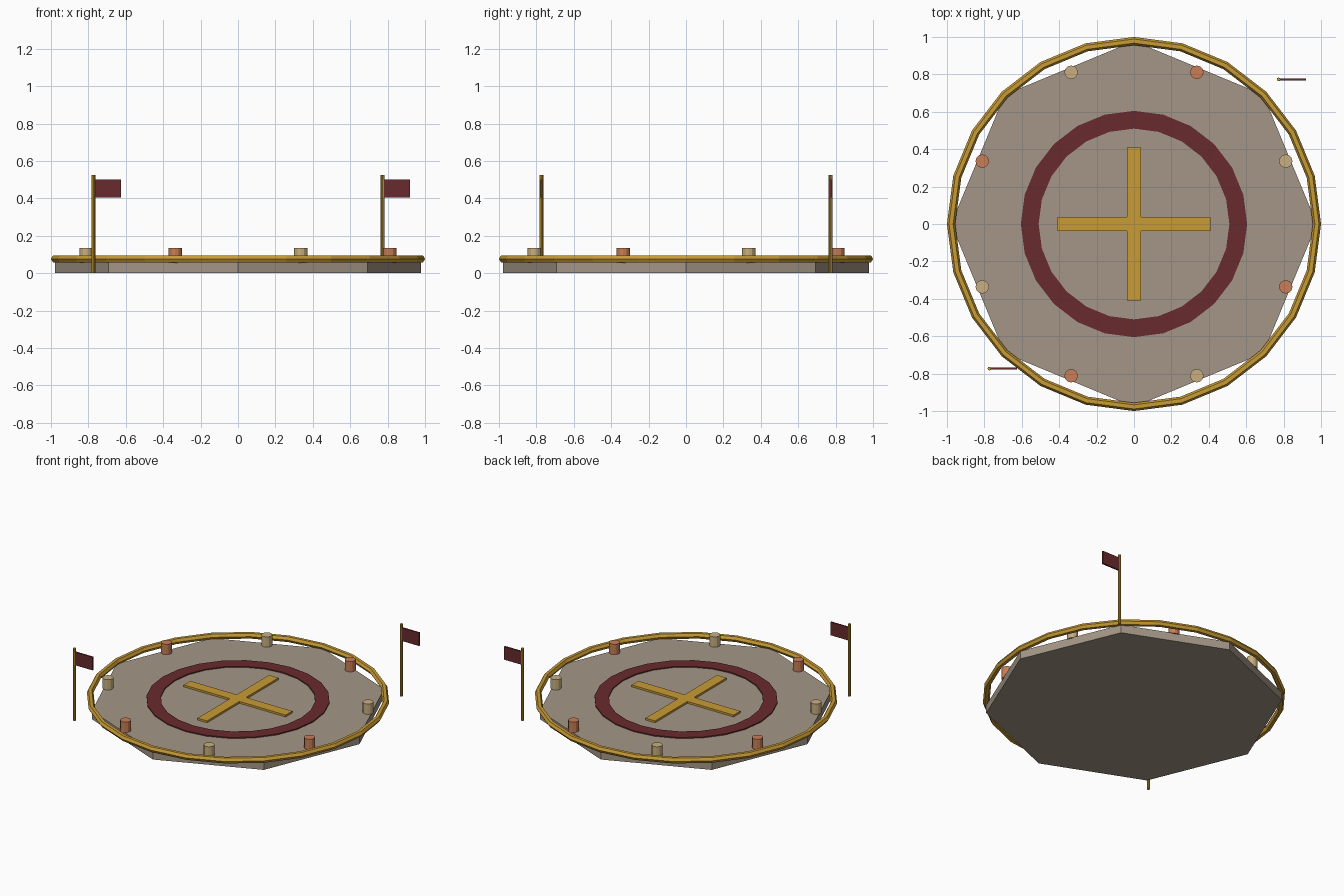
import bpy
import bmesh
from math import cos, sin, pi
from mathutils import Vector

cube = bpy.data.objects.get("Cube")
if cube:
    bpy.data.objects.remove(cube)


def material(name, rgb):
    mat = bpy.data.materials.new(name)
    mat.use_nodes = True
    mat.diffuse_color = (*rgb, 1)
    mat.node_tree.nodes["Principled BSDF"].inputs["Base Color"].default_value = (*rgb, 1)
    return mat


STONE = material("warm grey stone", (0.37, 0.305, 0.24))
GOLD = material("gold", (0.58, 0.33, 0.035))
RED = material("dark red", (0.14, 0.023, 0.026))
ORANGE = material("orange lamp", (0.58, 0.21, 0.095))
TAN = material("tan lamp", (0.58, 0.43, 0.22))


def finish(name, bm, mat):
    bmesh.ops.recalc_face_normals(bm, faces=bm.faces)
    mesh = bpy.data.meshes.new(name)
    bm.to_mesh(mesh)
    bm.free()
    mesh.materials.append(mat)
    obj = bpy.data.objects.new(name, mesh)
    bpy.context.collection.objects.link(obj)
    return obj


def polygon(radius, sides, centre=(0, 0)):
    return [(centre[0] + radius * cos(2 * pi * i / sides),
             centre[1] + radius * sin(2 * pi * i / sides)) for i in range(sides)]


def prism(name, outline, bottom, top, mat):
    """Extrude a flat outline between two heights."""
    bm = bmesh.new()
    face = bm.faces.new([bm.verts.new((x, y, bottom)) for x, y in outline])
    grown = bmesh.ops.extrude_face_region(bm, geom=[face], use_keep_orig=True)
    verts = [v for v in grown["geom"] if isinstance(v, bmesh.types.BMVert)]
    bmesh.ops.translate(bm, vec=(0, 0, top - bottom), verts=verts)
    return finish(name, bm, mat)


def swept_ring(name, section, segments, mat):
    """Sweep a closed (radius, height) section around the vertical axis."""
    bm = bmesh.new()
    loops = []
    for i in range(segments):
        a = 2 * pi * i / segments
        loops.append([bm.verts.new((r * cos(a), r * sin(a), z)) for r, z in section])
    n = len(section)
    for i in range(segments):
        here, there = loops[i], loops[(i + 1) % segments]
        for j in range(n):
            k = (j + 1) % n
            bm.faces.new((here[j], there[j], there[k], here[k]))
    return finish(name, bm, mat)


# Octagonal platform
DECK = 0.06
prism("platform", polygon(0.978, 8), 0, DECK, STONE)

# Hexagonal-section rail around the rim
swept_ring("rim_rail", polygon(0.022, 6, (0.978, 0.076)), 24, GOLD)

# Painted ring and cross on the deck
swept_ring("deck_ring", [(0.51, DECK - 0.005), (0.605, DECK - 0.005),
                         (0.605, DECK + 0.008), (0.51, DECK + 0.008)], 24, RED)
half, arm = 0.038, 0.41
cross = []
for c, s in ((1, 0), (0, 1), (-1, 0), (0, -1)):
    for x, y in ((arm, -half), (arm, half), (half, half)):
        cross.append((x * c - y * s, x * s + y * c))
prism("deck_cross", cross, DECK - 0.004, DECK + 0.014, GOLD)

# Lamps centred on the platform edges, alternating in colour
for i in range(8):
    a = pi / 8 + i * pi / 4
    spot = (0.878 * cos(a), 0.878 * sin(a))
    prism(f"lamp_{i + 1}", polygon(0.036, 12, spot), DECK - 0.005, 0.135,
          ORANGE if i % 2 else TAN)

# Two flagpoles on opposite corners, both flags flying towards +x
for side, sign in (("front_right", -1), ("back_left", 1)):
    p = Vector((0.773 * sign, 0.773 * sign))
    prism(f"{side}_flagpole", polygon(0.01, 8, p), 0, 0.525, GOLD)
    flag = [(p.x + x, p.y + y) for x, y in
            ((0, -0.006), (0.147, -0.006), (0.147, 0.006), (0, 0.006))]
    prism(f"{side}_flag", flag, 0.405, 0.5, RED)
